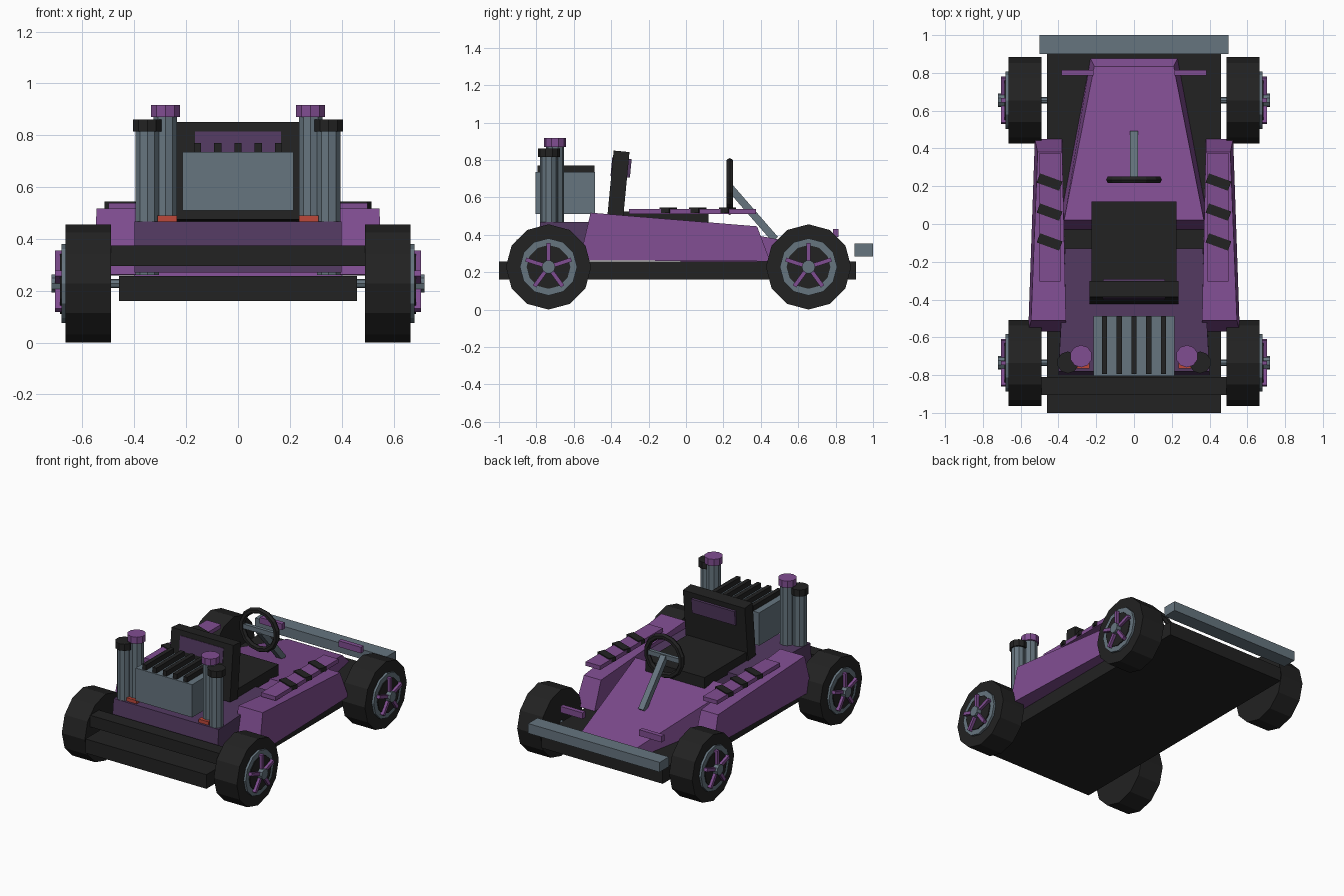
import bpy, bmesh, math
from mathutils import Matrix, Vector

if "Cube" in bpy.data.objects:
    bpy.data.objects.remove(bpy.data.objects["Cube"])


def material(name, rgb):
    m = bpy.data.materials.new(name)
    lin = [(c / 255 / 12.92) if c < 11 else ((c / 255 + 0.055) / 1.055) ** 2.4 for c in rgb]
    m.diffuse_color = (*lin, 1)
    m.use_nodes = True
    m.node_tree.nodes["Principled BSDF"].inputs["Base Color"].default_value = m.diffuse_color
    return m


PURPLE = material("purple", (128, 77, 145))
DARK_PURPLE = material("dark purple", (83, 58, 97))
BLACK = material("black", (34, 34, 34))
GREY = material("blue grey", (102, 117, 127))
RED = material("red", (190, 72, 58))


def finish(bm, name, mat):
    bmesh.ops.recalc_face_normals(bm, faces=bm.faces)
    me = bpy.data.meshes.new(name)
    bm.to_mesh(me)
    bm.free()
    me.materials.append(mat)
    ob = bpy.data.objects.new(name, me)
    bpy.context.collection.objects.link(ob)
    return ob


def hexa(name, bottom, top, mat):
    """Solid between two four-cornered loops."""
    bm = bmesh.new()
    b = [bm.verts.new(p) for p in bottom]
    t = [bm.verts.new(p) for p in top]
    bm.faces.new(b)
    bm.faces.new(t)
    for i in range(4):
        j = (i + 1) % 4
        bm.faces.new((b[i], b[j], t[j], t[i]))
    return finish(bm, name, mat)


def box(name, x, y, z, mat, rot=None):
    bm = bmesh.new()
    bmesh.ops.create_cube(bm, size=1)
    size = Vector((x[1] - x[0], y[1] - y[0], z[1] - z[0]))
    mid = Vector((x[0] + x[1], y[0] + y[1], z[0] + z[1])) / 2
    m = Matrix.Translation(mid) @ (rot or Matrix()) @ Matrix.Diagonal((*size, 1))
    bm.transform(m)
    return finish(bm, name, mat)


def rod(name, a, b, r, sides, mat):
    """Cylinder between two points."""
    a, b = Vector(a), Vector(b)
    d = b - a
    bm = bmesh.new()
    bmesh.ops.create_cone(bm, cap_ends=True, segments=sides, radius1=r, radius2=r, depth=d.length)
    if abs(d.x) > 0.9 * d.length:
        rot = Matrix.Rotation(math.pi / 2, 4, 'Y')
    else:
        rot = d.to_track_quat('Z', 'Y').to_matrix().to_4x4()
    bm.transform(Matrix.Translation((a + b) / 2) @ rot)
    return finish(bm, name, mat)


def torus(name, centre, major, minor, n, k, mat):
    """Ring standing in the xz plane."""
    bm = bmesh.new()
    rings = []
    for i in range(n):
        a = 2 * math.pi * i / n
        ring = []
        for j in range(k):
            t = 2 * math.pi * j / k
            r = major + minor * math.cos(t)
            ring.append(bm.verts.new((centre[0] + r * math.sin(a),
                                      centre[1] + minor * math.sin(t),
                                      centre[2] + r * math.cos(a))))
        rings.append(ring)
    for i in range(n):
        p, q = rings[i], rings[(i + 1) % n]
        for j in range(k):
            bm.faces.new((p[j], p[(j + 1) % k], q[(j + 1) % k], q[j]))
    return finish(bm, name, mat)


# chassis and bumpers
box("chassis_floor", (-.46, .46), (-1, .91), (.16, .257), BLACK)
box("engine_end_bumper", (-.49, .49), (-.905, -.81), (.295, .375), BLACK)
box("nose_bumper", (-.5, .5), (.9, 1), (.285, .352), GREY)

# engine tray
hexa("engine_tray",
     [(-.40, -.80, .27), (.40, -.80, .27), (.37, -.13, .27), (-.37, -.13, .27)],
     [(-.40, -.78, .467), (.40, -.78, .467), (.365, -.13, .467), (-.365, -.13, .467)], DARK_PURPLE)

# hood sloping down to the nose
hexa("hood",
     [(-.40, -.03, .257), (.40, -.03, .257), (.23, .877, .257), (-.23, .877, .257)],
     [(-.37, .02, .465), (.37, .02, .465), (.21, .835, .31), (-.21, .835, .31)], PURPLE)

# engine block with cooling fins
box("engine_block", (-.215, .215), (-.805, -.487), (.51, .735), GREY)
for i in range(-2, 3):
    box("engine_fin", (i * .078 - .014, i * .078 + .014), (-.795, -.49), (.73, .77), BLACK)

# seat
tilt = Matrix.Rotation(math.radians(-5.5), 4, 'X')
box("seat_base", (-.225, .225), (-.36, .12), (.45, .525), BLACK)
box("seat_back", (-.235, .235), (-.405, -.32), (.47, .847), BLACK, tilt)
box("headrest_panel", (-.165, .165), (-.399, -.295), (.71, .81), DARK_PURPLE, tilt)

# steering
torus("steering_wheel", (0, .234, .658), .132, .02, 14, 6, BLACK)
box("steering_crossbar", (-.125, .125), (.222, .246), (.64, .672), GREY)
column_dir = Vector((0, .235, -.27))
box("steering_column", (-.02, .02), (.335, .375), (.33, .70), GREY,
    Matrix.Rotation(math.atan2(.235, .27), 4, 'X'))

# mirrored body parts
for s in (1, -1):
    hexa("side_pod",
         [(s * .36, -.57, .263), (s * .56, -.57, .263), (s * .525, .45, .258), (s * .38, .45, .258)],
         [(s * .36, -.51, .518), (s * .545, -.51, .518), (s * .51, .38, .445), (s * .38, .38, .445)],
         PURPLE)
    xs = sorted((s * .39, s * .50))
    box("pod_plate", xs, (-.305, .375), (.51, .538), PURPLE)
    for y in (-.095, .063, .222):
        c = s * .447
        box("pod_slash", (c - .063, c + .063), (y - .026, y + .026), (.516, .545), BLACK,
            Matrix.Rotation(math.radians(-20), 4, 'Z'))
    box("nose_light", sorted((s * .215, s * .385)), (.785, .815), (.388, .43), PURPLE)
    box("tail_light", sorted((s * .235, s * .31)), (-.765, -.73), (.447, .49), RED)
    # exhaust stacks
    for label, x, y, r, base, top, mat in (("outer", .35, -.733, .047, .26, .82, BLACK),
                                           ("inner", .28, -.70, .048, .425, .875, PURPLE)):
        rod(label + "_exhaust", (s * x, y, base), (s * x, y, top), r, 10, GREY)
        rod(label + "_exhaust_cap", (s * x, y, top - .005), (s * x, y, top + .041), r + .011, 10, mat)

# axles and wheels
for y in (-.735, .655):
    z = .228
    rod("axle", (-.6, y, z), (.6, y, z), .018, 8, GREY)
    for s in (1, -1):
        rod("tire", (s * .49, y, z), (s * .665, y, z), .228, 12, BLACK)
        rod("rim", (s * .60, y, z), (s * .68, y, z), .153, 12, GREY)
        rod("rim_centre", (s * .62, y, z), (s * .686, y, z), .117, 12, BLACK)
        for k in range(5):
            a = 2 * math.pi * k / 5
            rot = Matrix.Rotation(a, 4, 'X')
            mid = Vector((s * .693, y, z)) + rot @ Vector((0, 0, .068))
            box("spoke", (mid.x - .012, mid.x + .012), (mid.y - .011, mid.y + .011),
                (mid.z - .06, mid.z + .06), PURPLE, rot)
        rod("hub", (s * .66, y, z), (s * .72, y, z), .036, 10, GREY)
